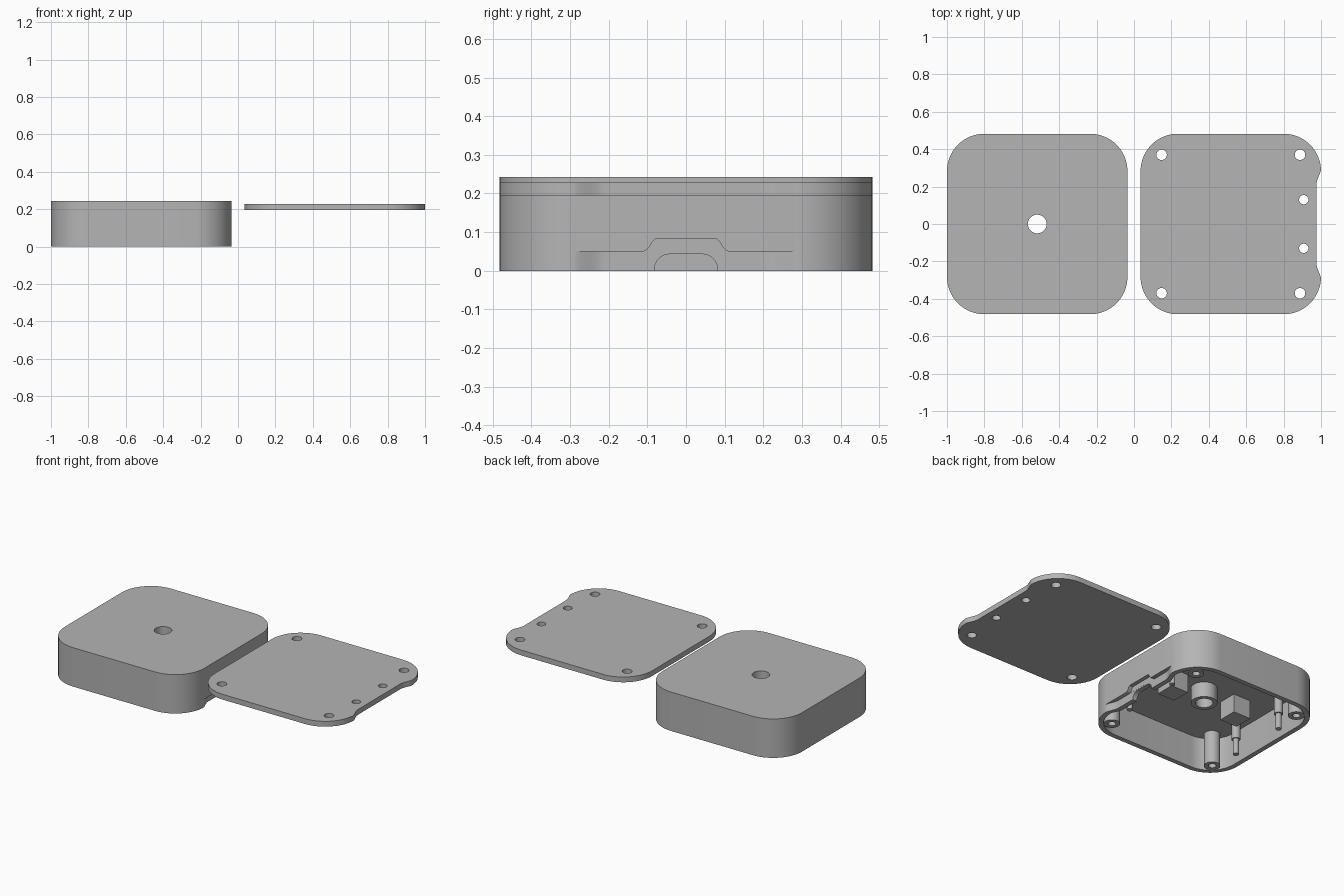
import bpy, bmesh, math

if "Cube" in bpy.data.objects:
    bpy.data.objects.remove(bpy.data.objects["Cube"], do_unlink=True)

grey = bpy.data.materials.new("matte grey")
grey.use_nodes = True
colour = (0.46, 0.46, 0.46, 1)
grey.diffuse_color = colour
grey.node_tree.nodes["Principled BSDF"].inputs["Base Color"].default_value = colour

BOX_X, LID_X, HALF, RADIUS, WALL = -0.5175, 0.5175, 0.4825, 0.2, 0.03
CEILING, TOP, LID_LOW, LID_HIGH = 0.205, 0.243, 0.195, 0.228
POST = 0.37


def make_object(name, bm):
    bmesh.ops.recalc_face_normals(bm, faces=bm.faces[:])
    mesh = bpy.data.meshes.new(name)
    bm.to_mesh(mesh)
    bm.free()
    mesh.materials.append(grey)
    obj = bpy.data.objects.new(name, mesh)
    bpy.context.collection.objects.link(obj)
    return obj


def prism(name, outline, low, high, along_x=False):
    """Extrude a flat outline along z, or along x for (y, z) outlines."""
    bm = bmesh.new()
    place = (lambda a, b, c: (c, a, b)) if along_x else (lambda a, b, c: (a, b, c))
    lower = [bm.verts.new(place(a, b, low)) for a, b in outline]
    upper = [bm.verts.new(place(a, b, high)) for a, b in outline]
    bm.faces.new(lower)
    bm.faces.new(upper)
    for i in range(len(outline)):
        j = (i + 1) % len(outline)
        bm.faces.new((lower[i], lower[j], upper[j], upper[i]))
    return make_object(name, bm)


def lathe(name, profile, x, y, sides=32):
    """Turn an (r, z) profile around a vertical axis."""
    bm = bmesh.new()
    verts = [bm.verts.new((r, 0, z)) for r, z in profile]
    edges = [bm.edges.new(pair) for pair in zip(verts, verts[1:])]
    bmesh.ops.spin(bm, geom=verts + edges, cent=(0, 0, 0), axis=(0, 0, 1),
                   angle=math.tau, steps=sides, use_duplicate=False)
    bmesh.ops.remove_doubles(bm, verts=bm.verts[:], dist=0.0001)
    obj = make_object(name, bm)
    obj.location = (x, y, 0)
    return obj


def rounded_square(half, radius, steps=16):
    points = []
    for quarter in range(4):
        middle = math.pi / 4 + quarter * math.pi / 2
        cx = math.copysign(half - radius, math.cos(middle))
        cy = math.copysign(half - radius, math.sin(middle))
        for i in range(steps + 1):
            a = (quarter + i / steps) * math.pi / 2
            points.append((cx + radius * math.cos(a), cy + radius * math.sin(a)))
    return points


def circle(x, y, r, steps=32):
    return [(x + r * math.cos(math.tau * i / steps), y + r * math.sin(math.tau * i / steps))
            for i in range(steps)]


def notch_outline(start, depth, closing):
    """Shallow dip in the side, easing in at both ends."""
    points = []
    for i in range(61):
        y = -0.3 + 0.01 * i
        t = max(0, min(1, (0.3 - abs(y)) / 0.09))
        points.append((start - depth * t * t * (3 - 2 * t), y))
    return points + [(closing, 0.3), (closing, -0.3)]


def combine(target, other, operation="DIFFERENCE"):
    mod = target.modifiers.new("shape", "BOOLEAN")
    mod.operation, mod.object, mod.solver = operation, other, "EXACT"
    bpy.context.view_layer.update()
    graph = bpy.context.evaluated_depsgraph_get()
    mesh = bpy.data.meshes.new_from_object(target.evaluated_get(graph))
    target.modifiers.clear()
    target.data = mesh
    bpy.data.objects.remove(other, do_unlink=True)


def mirrored(half):
    return half + [(-y, z) for y, z in reversed(half)]


parts = []

# Case shell, open underneath
shell = prism("case_shell", rounded_square(HALF, RADIUS), 0, TOP)
combine(shell, prism("cavity", rounded_square(HALF - WALL, RADIUS - WALL), -0.1, CEILING))
combine(shell, prism("top_hole", circle(0, 0, 0.05), 0.1, 0.4))

# Cable side: inward bulge, outer recess, raised relief and arch opening
combine(shell, prism("bulge", notch_outline(0.4575, 0.03, 0.47), 0, 0.08), "UNION")
combine(shell, prism("recess", notch_outline(HALF + 0.001, 0.026, 0.6), -0.1, 0.05))
relief = mirrored([(0.112, 0.02), (0.112, 0.049), (0.103, 0.053), (0.095, 0.061),
                   (0.088, 0.074), (0.08, 0.082)])
combine(shell, prism("relief", relief, 0.458, 0.6, True))
arch = [(0.082, -0.1)]
for i in range(9):
    a = i / 8 * math.pi / 2
    arch.append((0.042 + 0.04 * math.cos(a), 0.003 + 0.04 * math.sin(a)))
combine(shell, prism("arch", mirrored(arch), 0.38, 0.6, True))
shell.location.x = BOX_X
parts.append(shell)

# Central tube under the top hole
parts.append(lathe("centre_tube", [(0.05, CEILING), (0.05, 0.11), (0.075, 0.11),
                                   (0.075, CEILING)], BOX_X, 0))

# Corner screw posts and stepped pins
for sx, side in ((-1, "right"), (1, "left")):
    for sy, end in ((-1, "front"), (1, "back")):
        parts.append(lathe(f"screw_post_{end}_{side}",
                           [(0, 0.15), (0.022, 0.15), (0.022, 0.001), (0.046, 0.001),
                            (0.046, CEILING + 0.01)],
                           BOX_X + sx * POST, sy * POST))
        parts.append(lathe(f"pin_{end}_{side}",
                           [(0, 0.003), (0.017, 0.003), (0.017, 0.1), (0.025, 0.1),
                            (0.025, CEILING + 0.01)],
                           BOX_X + sx * 0.392, sy * 0.187, 24))
    # Square support block
    block = prism(f"support_block_{side}",
                  [(-0.06, -0.06), (0.06, -0.06), (0.06, 0.06), (-0.06, 0.06)],
                  0.09, CEILING + 0.01)
    block.location = (BOX_X + sx * 0.23, 0, 0)
    parts.append(block)

# Separate lid plate with side notch, screw holes and two small holes
lid = prism("lid_plate", rounded_square(HALF, RADIUS), LID_LOW, LID_HIGH)
combine(lid, prism("lid_notch", notch_outline(HALF + 0.001, 0.026, 0.6), 0, 0.4))
holes = [(sx * POST, sy * POST, 0.028) for sx in (-1, 1) for sy in (-1, 1)]
holes += [(0.39, sy * 0.13, 0.025) for sy in (-1, 1)]
for x, y, r in holes:
    combine(lid, prism("lid_hole", circle(x, y, r), 0, 0.4))
lid.location.x = LID_X
parts.append(lid)

# Smooth curved walls, crisp edges
bpy.ops.object.select_all(action="DESELECT")
for obj in parts:
    obj.select_set(True)
bpy.context.view_layer.objects.active = shell
bpy.ops.object.shade_smooth_by_angle(angle=math.radians(30))
